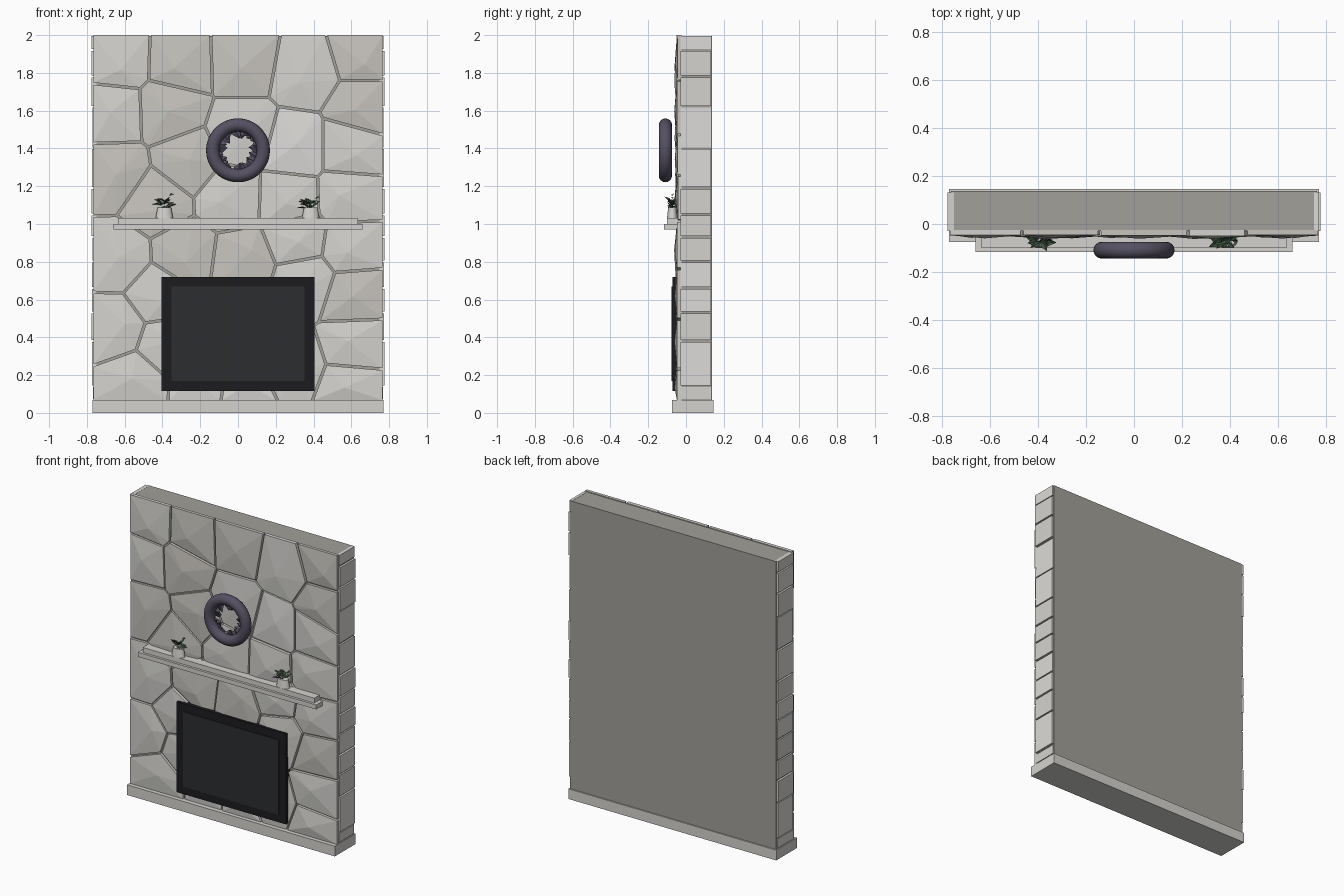
import bpy, bmesh, math, random
from mathutils import Vector, Matrix

if "Cube" in bpy.data.objects:
    bpy.data.objects.remove(bpy.data.objects["Cube"])

random.seed(4)

def material(name, rgb):
    m = bpy.data.materials.new(name)
    m.diffuse_color = (*rgb, 1)
    m.use_nodes = True
    m.node_tree.nodes["Principled BSDF"].inputs["Base Color"].default_value = m.diffuse_color
    return m

STONE = [material("stone_%d" % i, c) for i, c in enumerate(
    [(.66, .65, .62), (.58, .56, .52), (.72, .71, .69)])]
MORTAR = material("mortar", (.36, .35, .32))
TRIM = material("trim", (.66, .65, .62))
BLACK = material("black_frame", (.012, .012, .014))
GLASS = material("dark_glass", (.025, .026, .03))
PURPLE = material("dusky_purple", (.09, .08, .12))
GREEN = material("leaf_green", (.05, .09, .05))

def finish(name, bm, mats):
    bmesh.ops.recalc_face_normals(bm, faces=bm.faces)
    me = bpy.data.meshes.new(name)
    bm.to_mesh(me)
    bm.free()
    for m in mats:
        me.materials.append(m)
    ob = bpy.data.objects.new(name, me)
    bpy.context.collection.objects.link(ob)
    return ob

def add_box(bm, x0, x1, y0, y1, z0, z1, mi=0):
    r = bmesh.ops.create_cube(bm, size=1, matrix=Matrix.Translation(
        ((x0 + x1) / 2, (y0 + y1) / 2, (z0 + z1) / 2)) @ Matrix.Diagonal((x1 - x0, y1 - y0, z1 - z0, 1)))
    for f in {f for v in r["verts"] for f in v.link_faces}:
        f.material_index = mi

def box(name, mat, *ext):
    bm = bmesh.new()
    add_box(bm, *ext)
    return finish(name, bm, [mat])

def smooth(ob):
    bpy.ops.object.select_all(action='DESELECT')
    bpy.context.view_layer.objects.active = ob
    ob.select_set(True)
    bpy.ops.object.shade_smooth_by_angle(angle=math.radians(40))

# wall core and plinth
box("wall_core", MORTAR, -.762, .762, -.03, .137, 0.02, 1.995)
box("plinth", TRIM, -.77, .77, -.075, .145, 0, .068)

# irregular front stones: cells around these centres (x, z)
sites = [(-.63, 1.87), (-.31, 1.86), (.03, 1.87), (.36, 1.81), (.66, 1.90),
         (.66, 1.62), (-.66, 1.59), (-.37, 1.60), (-.65, 1.27), (-.27, 1.33),
         (.03, 1.47), (.30, 1.40), (.60, 1.40), (-.43, 1.12), (-.04, 1.14),
         (.27, 1.13), (.58, 1.14), (-.64, .82), (-.28, .84), (.02, .80),
         (.32, .92), (.59, .88), (.36, .70), (.61, .62), (-.65, .45),
         (-.42, .62), (-.38, .36), (-.55, .17), (-.18, .15), (.02, .12),
         (.28, .25), (.62, .36), (.60, .13), (0, .45)]

def clip(poly, mid, n):
    out = []
    for a, b in zip(poly, poly[1:] + poly[:1]):
        da, db = (a - mid).dot(n), (b - mid).dot(n)
        if da <= 0:
            out.append(a)
        if da * db < 0:
            out.append(a.lerp(b, da / (da - db)))
    return out

bm = bmesh.new()
pts = [Vector(s) for s in sites]
GAP = .006
for p in pts:
    poly = [Vector(c) for c in ((-.766, .068), (.766, .068), (.766, 2), (-.766, 2))]
    for q in pts:
        if q is not p:
            n = (q - p).normalized()
            poly = clip(poly, (p + q) / 2 - n * GAP, n)
    if len(poly) < 3:
        continue
    c = sum(poly, Vector((0, 0))) / len(poly)
    c += Vector((random.uniform(-.04, .04), random.uniform(-.04, .04)))
    rim = -.046 + random.uniform(-.004, .004)
    back = [bm.verts.new((v.x, -.024, v.y)) for v in poly]
    front = [bm.verts.new((v.x, rim, v.y)) for v in poly]
    peak = bm.verts.new((c.x, rim - .013, c.y))
    faces = [bm.faces.new(back)]
    for i in range(len(poly)):
        j = (i + 1) % len(poly)
        faces += [bm.faces.new((back[i], back[j], front[j], front[i])),
                  bm.faces.new((front[i], front[j], peak))]
    tone = random.choice((0, 0, 1, 2))
    for f in faces:
        f.material_index = tone
finish("front_stones", bm, STONE)

# stacked stones on both narrow sides
bands = [.068, .14, .38, .53, .66, .80, .93, 1.05, 1.19, 1.40, 1.62, 1.78, 1.92, 2.0]
bm = bmesh.new()
for side in (-1, 1):
    for z0, z1 in zip(bands, bands[1:]):
        x = .77 + random.uniform(-.002, .007)
        a, b = sorted((side * .75, side * x))
        add_box(bm, a, b, -.03, .132, z0 + .006, min(z1 - .004, 1.997), random.choice((0, 2)))
finish("side_stones", bm, STONE)

# firebox screen
box("fire_frame", BLACK, -.405, .405, -.071, -.02, .115, .72)
box("fire_glass", GLASS, -.352, .352, -.077, -.06, .168, .668)

# mantel shelf
box("mantel_lower", TRIM, -.66, .66, -.116, -.03, .97, 1.0)
box("mantel_upper", TRIM, -.635, .635, -.10, -.03, 1.0, 1.033)

# wreath ring
bpy.ops.mesh.primitive_torus_add(major_radius=.134, minor_radius=.035, major_segments=48,
                                 minor_segments=16, location=(0, -.109, 1.39),
                                 rotation=(math.pi / 2, 0, 0))
ring = bpy.context.object
ring.name = "wreath_ring"
ring.data.materials.append(PURPLE)
smooth(ring)

def leaf(bm, base, direction, side, length, width):
    # kite-shaped leaf, creased along the middle
    d, s = direction.normalized(), side.normalized()
    up = d.cross(s) * width * .25
    a, t = bm.verts.new(base), bm.verts.new(base + d * length)
    l = bm.verts.new(base + d * length * .5 + s * width / 2 + up)
    r = bm.verts.new(base + d * length * .5 - s * width / 2 + up)
    bm.faces.new((a, l, t))
    bm.faces.new((a, t, r))

# wreath leaves pointing inward
bm = bmesh.new()
for i in range(22):
    a = math.tau * i / 22 + random.uniform(-.08, .08)
    radial = Vector((math.cos(a), 0, math.sin(a)))
    tangent = Vector((-math.sin(a), 0, math.cos(a)))
    base = Vector((0, -.10 + random.uniform(-.015, .01), 1.39)) + radial * .118
    leaf(bm, base, -radial + tangent * random.uniform(-.4, .4), tangent,
         random.uniform(.035, .065), .05)
finish("wreath_leaves", bm, [PURPLE])

# potted plants
for tag, px, tall in (("left", -.39, .065), ("right", .385, .05)):
    bm = bmesh.new()
    bmesh.ops.create_cone(bm, cap_ends=True, segments=20, radius1=.046, radius2=.036, depth=.055,
                          matrix=Matrix.Translation((px, -.072, 1.06)) @ Matrix.Diagonal((1, .62, 1, 1)))
    smooth(finish(tag + "_pot", bm, [TRIM]))
    bm = bmesh.new()
    for i in range(14):
        a = random.uniform(0, math.tau)
        d = Vector((math.cos(a), .45 * math.sin(a), random.uniform(.05, .6)))
        base = Vector((px + random.uniform(-.03, .015), -.075, 1.082 + random.uniform(0, tall * .6)))
        leaf(bm, base, d, Vector((-d.y, d.x, .2)), random.uniform(.035, .06), .026)
    leaf(bm, Vector((px + .025, -.07, 1.085 + tall)), Vector((1, 0, .3)), Vector((0, 1, .5)), .025, .02)
    finish(tag + "_plant", bm, [GREEN])
